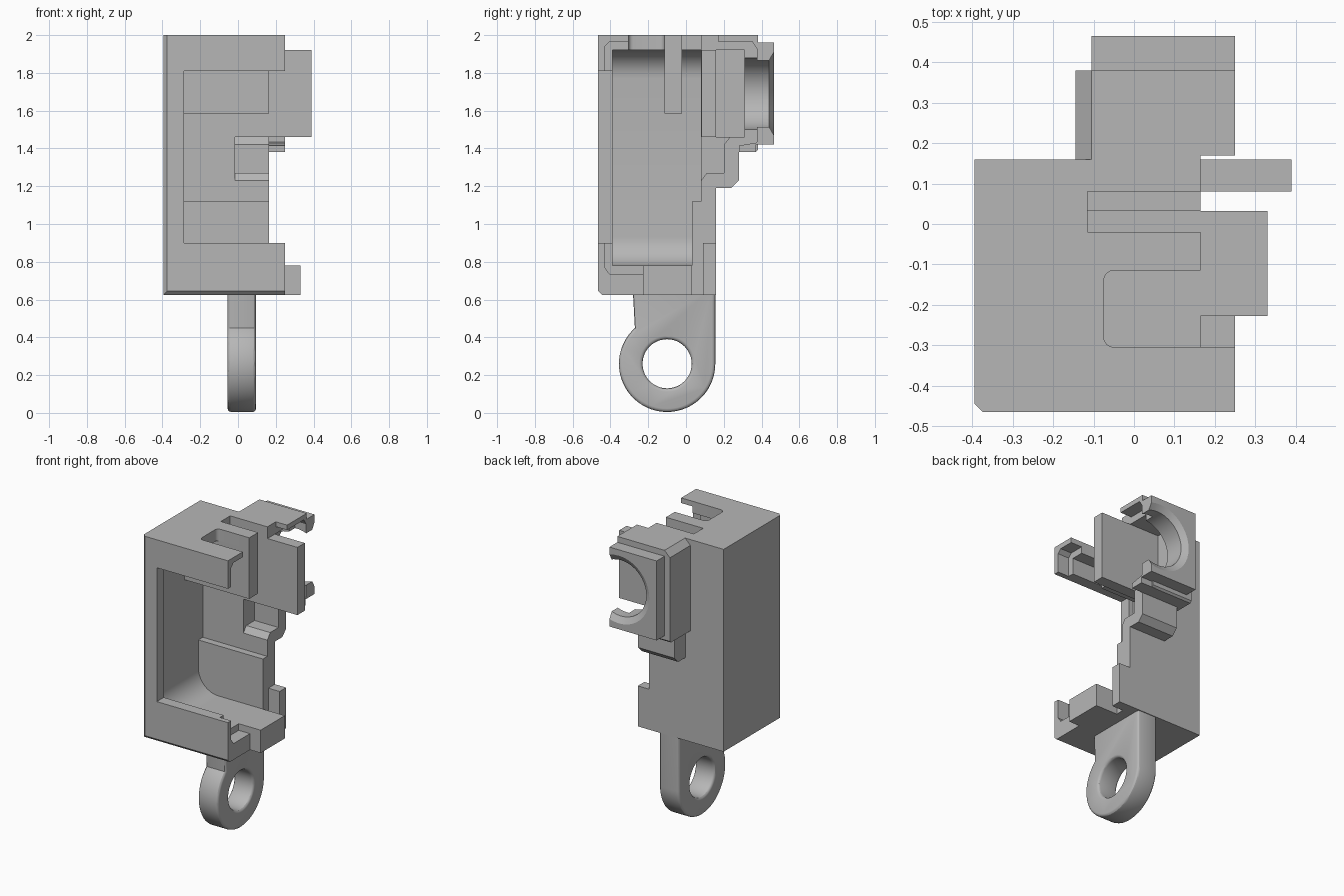
import bpy, bmesh, math
from mathutils import Vector

cube = bpy.data.objects.get("Cube")
if cube:
    bpy.data.objects.remove(cube)

grey = bpy.data.materials.new("plain_grey")
grey.use_nodes = True
grey.diffuse_color = (0.47, 0.47, 0.47, 1)
grey.node_tree.nodes["Principled BSDF"].inputs["Base Color"].default_value = (0.47, 0.47, 0.47, 1)

EDGE = 0.165   # open side of the shell
LIP = 0.25     # reach of the lugs beyond it


def finish(name, bm):
    bmesh.ops.recalc_face_normals(bm, faces=bm.faces)
    mesh = bpy.data.meshes.new(name)
    bm.to_mesh(mesh)
    bm.free()
    mesh.materials.append(grey)
    ob = bpy.data.objects.new(name, mesh)
    bpy.context.collection.objects.link(ob)
    return ob


def prism(name, points, lo, hi, axis):
    """Extrude a 2D outline along an axis; outline uses the other two axes in order."""
    bm = bmesh.new()
    def place(p, d):
        c = list(p)
        c.insert("xyz".index(axis), d)
        return bm.verts.new(c)
    a = [place(p, lo) for p in points]
    b = [place(p, hi) for p in points]
    bm.faces.new(a)
    bm.faces.new(b)
    n = len(points)
    for i in range(n):
        j = (i + 1) % n
        bm.faces.new((a[i], a[j], b[j], b[i]))
    return finish(name, bm)


def box(name, x, y, z):
    return prism(name, [(x[0], y[0]), (x[1], y[0]), (x[1], y[1]), (x[0], y[1])], z[0], z[1], "z")


def arc(cx, cy, r, start, end, n):
    return [(cx + r * math.cos(math.radians(start + (end - start) * i / n)),
             cy + r * math.sin(math.radians(start + (end - start) * i / n))) for i in range(n + 1)]


def bevel_edges(ob, width, rule, segments=1):
    bm = bmesh.new()
    bm.from_mesh(ob.data)
    edges = [e for e in bm.edges if rule(e)]
    bmesh.ops.bevel(bm, geom=edges, offset=width, segments=segments, affect='EDGES', profile=0.5)
    bm.to_mesh(ob.data)
    bm.free()


def activate(ob):
    bpy.ops.object.select_all(action='DESELECT')
    ob.select_set(True)
    bpy.context.view_layer.objects.active = ob


def carve(ob, cutters):
    activate(ob)
    for c in cutters:
        mod = ob.modifiers.new("cut", 'BOOLEAN')
        mod.operation = 'DIFFERENCE'
        mod.solver = 'EXACT'
        mod.object = c
        bpy.ops.object.modifier_apply(modifier=mod.name)


def smooth(ob):
    activate(ob)
    bpy.ops.object.shade_smooth_by_angle(angle=math.radians(30))


# Cutters
R = 0.15
cavity = prism("cavity_cutter",
               arc(-0.32 + R, 0.78 + R, R, 270, 180, 10) + arc(-0.32 + R, 1.92 - R, R, 180, 90, 10)
               + [(0.6, 1.92), (0.6, 0.78)], -0.39, 0.08, "y")
window = box("window_cutter", (-0.285, 0.6), (-0.7, -0.3), (0.9, 1.81))
r = 0.025
front_slot = prism("front_slot_cutter",
                   arc(-0.075 + r, -0.115 - r, r, 90, 180, 4) + arc(-0.075 + r, -0.305 + r, r, 180, 270, 4)
                   + [(0.6, -0.305), (0.6, -0.115)], 1.8, 2.2, "z")
back_slot = box("back_slot_cutter", (-0.115, 0.6), (-0.02, 0.08), (1.8, 2.2))
pocket = prism("pocket_cutter",
               [(0.05, 1.2), (0.055, 1.23), (0.08, 1.23), (0.11, 1.27), (0.2, 1.27), (0.2, 1.42),
                (0.235, 1.462), (0.05, 1.46)], -0.015, 0.6, "x")
recess = box("recess_cutter", (-0.06, 0.6), (0.16, 0.31), (1.46, 1.92))
CX, CZ = 0.18, 1.69
bore = prism("bore_cutter", arc(CX, CZ, 0.19, 0, 351, 39), 0.25, 0.6, "y")
bm = bmesh.new()
bmesh.ops.create_cone(bm, cap_ends=True, segments=40, radius1=0.19, radius2=0.27, depth=0.05)
for v in bm.verts:
    v.co = Vector((CX + v.co.x, 0.465 + v.co.z, CZ + v.co.y))
flare = finish("flare_cutter", bm)

# Main shell with a small chamfer round its closed front edges
shell = box("main_shell", (-0.395, EDGE), (-0.465, 0.16), (0.625, 2.0))
bevel_edges(shell, 0.02, lambda e: all(v.co.y < -0.46 for v in e.verts)
            and (all(v.co.x < -0.39 for v in e.verts) or all(v.co.z < 0.63 for v in e.verts)))
carve(shell, [cavity, window, front_slot, back_slot, pocket])
smooth(shell)

# Inner features
box("back_wall_ledge", (-0.35, EDGE), (0.032, 0.1), (0.7, 1.12))
box("hanging_rib", (-0.35, EDGE), (-0.115, -0.02), (1.585, 1.99))
box("side_tab", (0.12, 0.39), (0.081, 0.16), (1.46, 1.92))
box("floor_tab", (0.1, 0.33), (-0.228, 0.032), (0.625, 0.78))
box("lower_back_lug", (0.12, LIP), (0.09, 0.16), (0.625, 0.9))

# L-shaped lips along the open side
prism("lower_front_lip",
      [(-0.445, 0.625), (-0.228, 0.625), (-0.228, 0.735), (-0.405, 0.735), (-0.43, 0.77), (-0.43, 0.9),
       (-0.465, 0.9), (-0.465, 0.645)], EDGE - 0.01, LIP, "x")
prism("upper_front_lip",
      [(-0.465, 1.81), (-0.43, 1.81), (-0.43, 1.94), (-0.405, 1.965), (-0.305, 1.965), (-0.305, 2.0),
       (-0.465, 2.0)], EDGE - 0.01, LIP, "x")
prism("upper_back_lip",
      [(0.17, 2.0), (0.17, 1.967), (0.35, 1.967), (0.38, 1.92), (0.4, 1.92), (0.4, 1.955), (0.38, 1.955),
       (0.38, 2.0)], EDGE - 0.03, LIP, "x")
prism("lower_back_lip",
      [(0.28, 1.38), (0.37, 1.38), (0.37, 1.42), (0.4, 1.42), (0.4, 1.46), (0.37, 1.43), (0.28, 1.415)],
      EDGE - 0.03, LIP, "x")

# Round-bored housing on the back
body = prism("housing_body",
             [(-0.145, 1.38), (EDGE, 1.38), (EDGE, 2.0), (-0.105, 2.0), (-0.145, 1.96)], 0.155, 0.38, "y")
bevel_edges(body, 0.012, lambda e: all(v.co.y > 0.37 and v.co.z < 1.39 for v in e.verts))
carve(body, [recess, bore, pocket])
smooth(body)
plate = box("housing_rim", (-0.105, LIP), (0.375, 0.465), (1.42, 1.96))
carve(plate, [bore, flare])
smooth(plate)

# Stepped support under the housing
support = prism("housing_support",
                [(0.15, 1.19), (0.24, 1.19), (0.28, 1.23), (0.28, 1.4), (0.15, 1.4)], -0.11, EDGE, "x")
carve(support, [pocket])

# Hanging eyelet
RY, RZ = -0.1, 0.26
ring = prism("hanging_eyelet",
             arc(RY, RZ, 0.255, 0, -228, 48) + [(-0.282, 0.66), (RY + 0.255, 0.66)], -0.055, 0.095, "x")
hole = prism("eyelet_hole_cutter", arc(RY, RZ, 0.13, 0, 352.5, 47), -0.3, 0.3, "x")
carve(ring, [hole])
bevel_edges(ring, 0.018, lambda e: abs(e.verts[0].co.x - e.verts[1].co.x) < 1e-4
            and not all(v.co.z > 0.65 for v in e.verts)
            and len(e.link_faces) == 2 and e.calc_face_angle(0) > 1, 3)
smooth(ring)

for ob in (cavity, window, front_slot, back_slot, pocket, recess, bore, flare, hole):
    bpy.data.objects.remove(ob)
